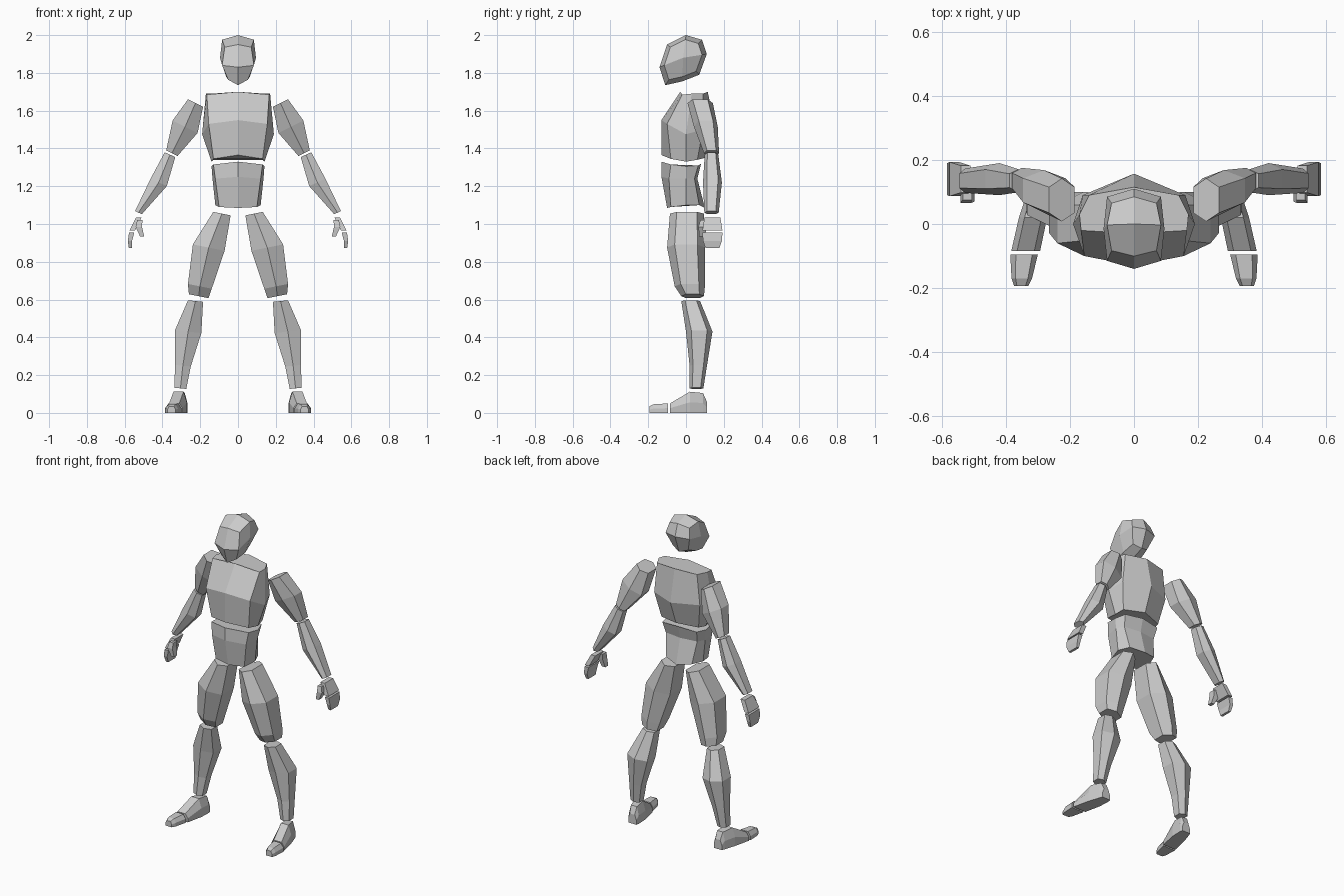
import bpy
import bmesh
from mathutils import Vector

default_cube = bpy.data.objects.get("Cube")
if default_cube:
    bpy.data.objects.remove(default_cube, do_unlink=True)

# One plain grey clay colour for the whole figure
clay = bpy.data.materials.new("grey_clay")
clay.use_nodes = True
clay_colour = (0.6, 0.6, 0.6, 1)
clay.diffuse_color = clay_colour
clay.node_tree.nodes["Principled BSDF"].inputs["Base Color"].default_value = clay_colour


def finish(name, mesh_builder):
    """Turn a bmesh into a flat shaded, outward facing object."""
    bmesh.ops.recalc_face_normals(mesh_builder, faces=mesh_builder.faces)
    mesh = bpy.data.meshes.new(name)
    mesh_builder.to_mesh(mesh)
    mesh_builder.free()
    mesh.materials.append(clay)
    part = bpy.data.objects.new(name, mesh)
    bpy.context.collection.objects.link(part)
    return part


def bridge(mesh_builder, lower, upper):
    """Join two vertex loops with a band of quads."""
    count = len(lower)
    for i in range(count):
        j = (i + 1) % count
        mesh_builder.faces.new((lower[i], lower[j], upper[j], upper[i]))


def loft(name, rings):
    """Skin a list of point rings and cap both ends."""
    mesh_builder = bmesh.new()
    loops = [[mesh_builder.verts.new(point) for point in ring] for ring in rings]
    for lower, upper in zip(loops, loops[1:]):
        bridge(mesh_builder, lower, upper)
    mesh_builder.faces.new(loops[0])
    mesh_builder.faces.new(loops[-1])
    return finish(name, mesh_builder)


def mirrored_ring(half):
    """Close a half outline running from front centre to back centre."""
    other_half = [(-x, y, z) for x, y, z in half[-2:0:-1]]
    return list(half) + other_half


# Cross-sections: a box with ridged front and back, and an arched sole
RIDGED = [(0, -1), (1, -.6), (1, .6), (0, 1), (-1, .6), (-1, -.6)]
BOX = [(1, -1), (1, 1), (-1, 1), (-1, -1)]
ARCH = [(-1, 0), (1, 0), (1, .5), (.6, 1), (-.6, 1), (-1, .5)]


def limb(name, side, stations, slope=0, section=RIDGED):
    """Loft along z; a station is x, y, z, half width and half depth."""
    rings = []
    for x, y, z, width, depth in stations:
        ring = [(side * (x + u * width), y + v * depth, z + slope * u * width)
                for u, v in section]
        rings.append(ring)
    return loft(name, rings)


def foot_piece(name, side, stations):
    """Loft along y; a station is x, y, half width and height."""
    rings = []
    for x, y, width, height in stations:
        ring = [(side * (x + u * width), y, v * height) for u, v in ARCH]
        rings.append(ring)
    return loft(name, rings)


def build_head():
    """Faceted head: a centre profile, two inset side profiles, quad caps."""
    centre = Vector((0, -.015, 1.88))
    # chin, face, forehead, crown, upper back, back, nape, throat
    profile = [(-.11, 1.735), (-.14, 1.83), (-.1, 1.95), (0, 2),
               (.085, 1.975), (.11, 1.9), (.07, 1.79), (-.02, 1.755)]
    mesh_builder = bmesh.new()
    middle = [mesh_builder.verts.new((0, y, z)) for y, z in profile]
    for side in (-1, 1):
        inset = []
        for i, (y, z) in enumerate(profile):
            point = centre.lerp(Vector((0, y, z)), .8)
            point.x = side * (.084 if i % 2 else .07)
            if z < 1.8:
                point.x *= .75
            inset.append(mesh_builder.verts.new(point))
        bridge(mesh_builder, middle, inset)
        temple = mesh_builder.verts.new((side * .095, centre.y, centre.z))
        for i in range(0, len(inset), 2):
            mesh_builder.faces.new((temple, inset[i - 1], inset[i], inset[i + 1]))
    finish("head", mesh_builder)


build_head()

# Chest: waist edge, breast line, shoulder edge
chest_outlines = [
    [(0, -.13, 1.365), (.13, -.08, 1.345), (.14, 0, 1.33), (.13, .06, 1.34), (0, .1, 1.35)],
    [(0, -.13, 1.55), (.155, -.1, 1.53), (.19, 0, 1.475), (.16, .09, 1.5), (0, .157, 1.5)],
    [(0, -.03, 1.7), (.165, -.02, 1.685), (.17, .03, 1.69), (.14, .09, 1.69), (0, .115, 1.7)],
]
loft("chest", [mirrored_ring(half) for half in chest_outlines])

# Abdomen: crotch edge, pinched waist, upper edge
abdomen_outlines = [
    [(0, -.1, 1.085), (.1, -.08, 1.09), (.12, 0, 1.1), (.09, .07, 1.1), (0, .1, 1.085)],
    [(0, -.13, 1.25), (.12, -.09, 1.24), (.135, 0, 1.24), (.11, .045, 1.24), (0, .06, 1.24)],
    [(0, -.13, 1.33), (.13, -.08, 1.315), (.14, 0, 1.305), (.12, .065, 1.31), (0, .08, 1.32)],
]
loft("abdomen", [mirrored_ring(half) for half in abdomen_outlines])

# Arms and legs, built once per side
for side_name, side in (("left", 1), ("right", -1)):
    limb(side_name + "_upper_arm", side, [
        (.225, .075, 1.64, .04, .067),
        (.28, .105, 1.515, .066, .063),
        (.35, .135, 1.375, .03, .04)], slope=.5)
    limb(side_name + "_forearm", side, [
        (.36, .135, 1.367, .028, .036),
        (.42, .14, 1.22, .043, .05),
        (.527, .135, 1.06, .018, .038)], slope=.45)

    # Hand: palm, mitten fingers and thumb
    limb(side_name + "_palm", side, [
        (.525, .14, 1.035, .015, .042),
        (.56, .14, .965, .015, .053)], section=BOX)
    limb(side_name + "_fingers", side, [
        (.563, .14, .955, .014, .053),
        (.572, .14, .91, .011, .05),
        (.57, .14, .872, .008, .036)], section=BOX)
    limb(side_name + "_thumb", side, [
        (.52, .095, 1.02, .014, .02),
        (.525, .088, .985, .017, .022),
        (.508, .085, .935, .011, .015)], section=BOX)

    limb(side_name + "_thigh", side, [
        (.085, .005, 1.055, .046, .09),
        (.155, 0, .875, .084, .1),
        (.202, .02, .67, .063, .08),
        (.208, .035, .618, .052, .06)], slope=.2)
    limb(side_name + "_shin", side, [
        (.225, .025, .592, .04, .05),
        (.264, .07, .43, .07, .07),
        (.292, .065, .25, .042, .046),
        (.305, .055, .13, .031, .037)], slope=.1)

    # Foot with separate toe cap
    foot_piece(side_name + "_foot", side, [
        (.3, .11, .028, .06),
        (.302, .09, .034, .105),
        (.315, .02, .044, .112),
        (.338, -.085, .045, .05)])
    foot_piece(side_name + "_toes", side, [
        (.343, -.095, .043, .05),
        (.35, -.17, .032, .046),
        (.352, -.193, .022, .035)])
